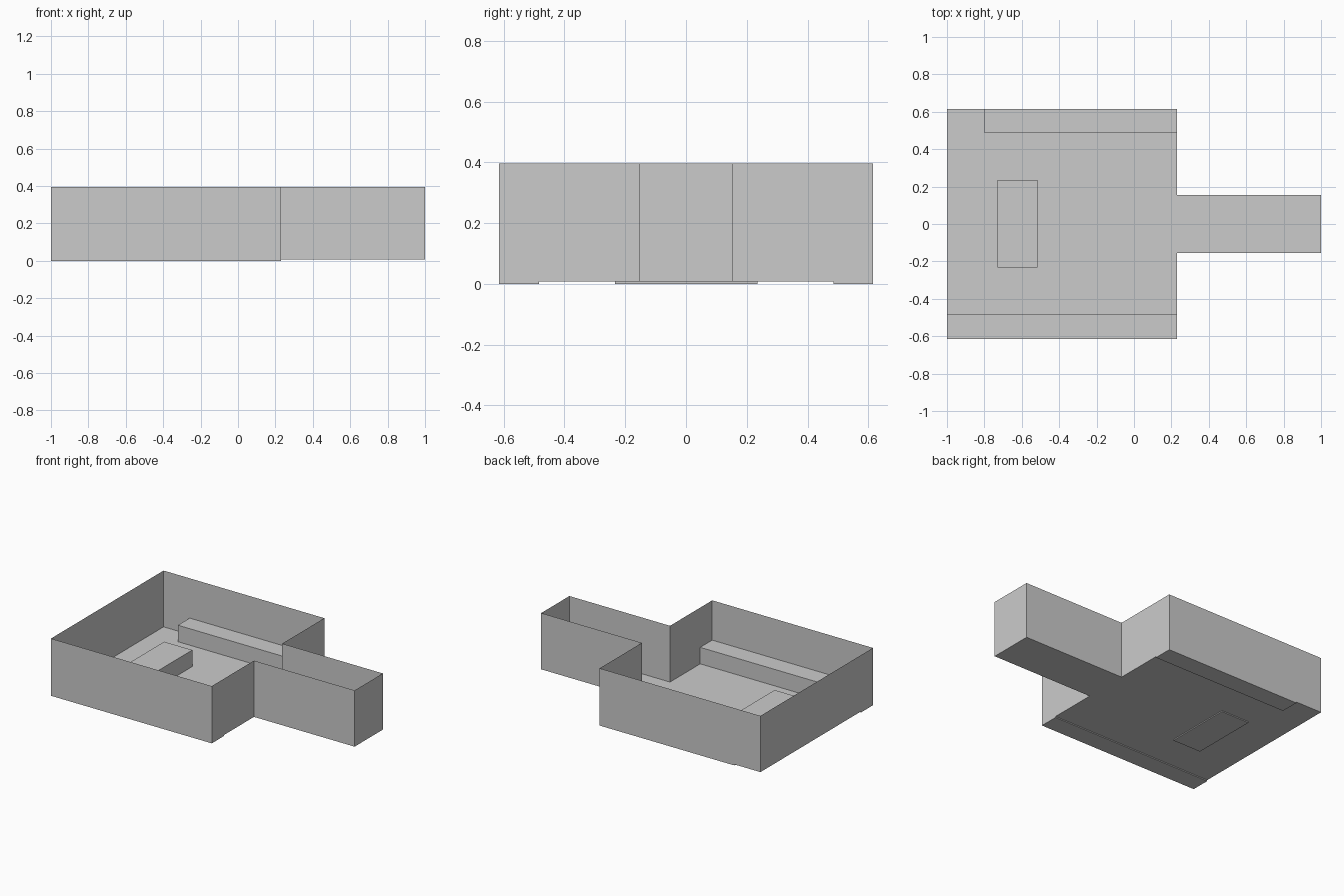
import bpy, bmesh

if "Cube" in bpy.data.objects:
    bpy.data.objects.remove(bpy.data.objects["Cube"])

FLOOR, TOP, BENCH_TOP = 0.007, 0.396, 0.121
X0, X1, X2 = -1.0, 0.23, 1.0      # room back, room/corridor junction, corridor end
ROOM, HALL = 0.615, 0.154         # half widths

grey = bpy.data.materials.new("plain grey")
grey.diffuse_color = (0.6, 0.6, 0.6, 1)
grey.use_nodes = True
grey.node_tree.nodes["Principled BSDF"].inputs["Base Color"].default_value = grey.diffuse_color


def finish(name, bm):
    me = bpy.data.meshes.new(name)
    bm.to_mesh(me)
    bm.free()
    me.materials.append(grey)
    ob = bpy.data.objects.new(name, me)
    bpy.context.collection.objects.link(ob)
    return ob


def box(name, x0, x1, y0, y1, z0, z1):
    bm = bmesh.new()
    bmesh.ops.create_cube(bm, size=1)
    for v in bm.verts:
        v.co.x = x1 if v.co.x > 0 else x0
        v.co.y = y1 if v.co.y > 0 else y0
        v.co.z = z1 if v.co.z > 0 else z0
    return finish(name, bm)


# T-shaped plan: wide room with a narrow corridor
half = [(X0, -ROOM), (X1, -ROOM), (X1, -HALL), (X2, -HALL)]
plan = half + [(x, -y) for x, y in reversed(half)]

# Floor
bm = bmesh.new()
bm.faces.new([bm.verts.new((x, y, FLOOR)) for x, y in plan])
finish("floor", bm)

# Thin walls around the plan, open at the top
bm = bmesh.new()
low = [bm.verts.new((x, y, FLOOR)) for x, y in plan]
high = [bm.verts.new((x, y, TOP)) for x, y in plan]
for i in range(len(plan)):
    j = (i + 1) % len(plan)
    bm.faces.new((low[i], low[j], high[j], high[i]))
finish("walls", bm)

# Counters along both long walls and the free-standing block
box("front_counter", X0, X1, -ROOM, -0.484, 0, BENCH_TOP)
box("back_counter", -0.80, X1, 0.486, ROOM, 0, BENCH_TOP)
box("centre_block", -0.73, -0.515, -0.233, 0.236, 0, BENCH_TOP)
